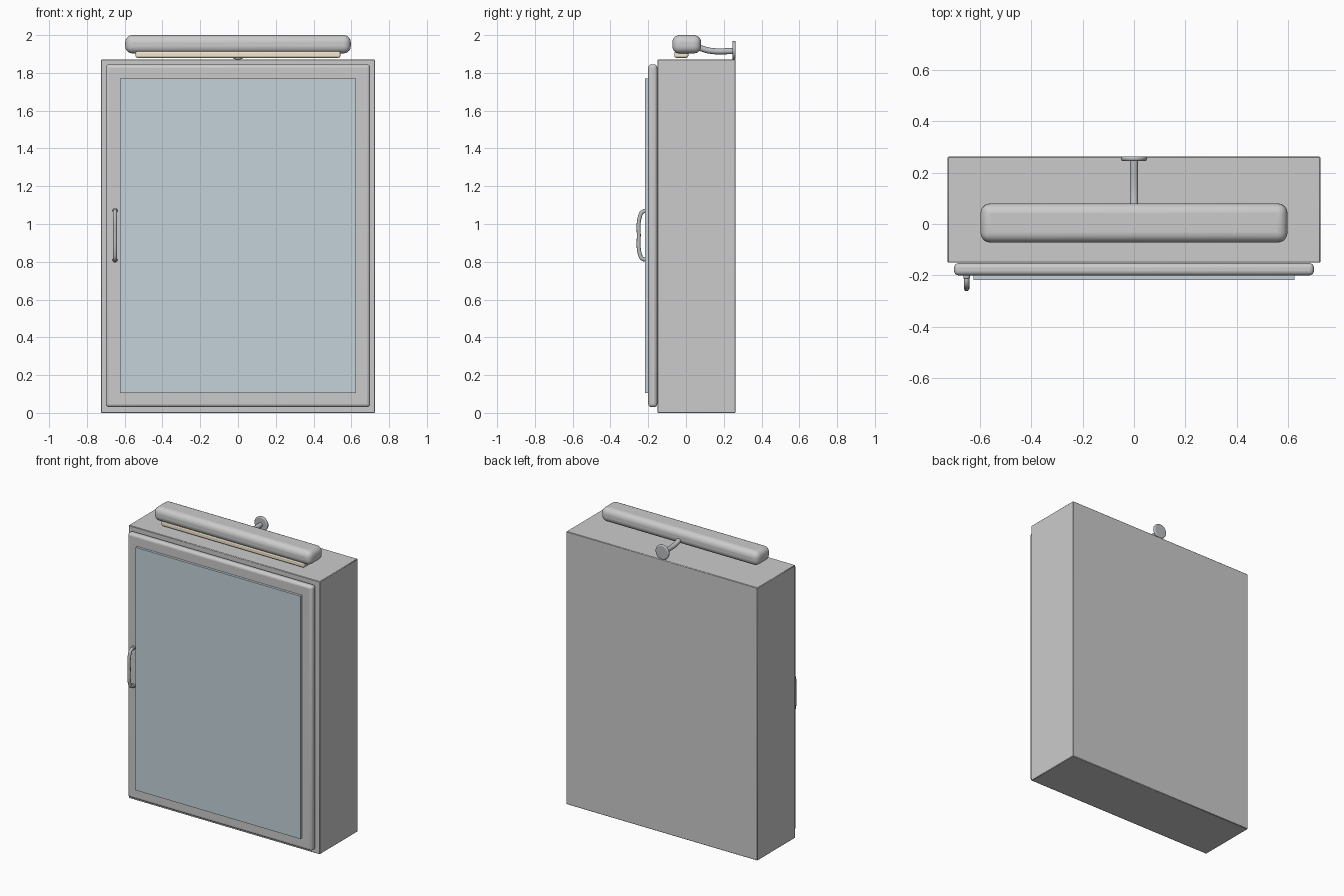
import bpy
from math import pi
from mathutils import Vector

if "Cube" in bpy.data.objects:
    bpy.data.objects.remove(bpy.data.objects["Cube"])


def smooth(ob):
    bpy.ops.object.select_all(action='DESELECT')
    ob.select_set(True)
    bpy.context.view_layer.objects.active = ob
    bpy.ops.object.shade_smooth_by_angle(angle=0.6)


def paint(ob, name, rgb):
    mat = bpy.data.materials.get(name) or bpy.data.materials.new(name)
    mat.diffuse_color = (*rgb, 1)
    mat.use_nodes = True
    mat.node_tree.nodes["Principled BSDF"].inputs["Base Color"].default_value = mat.diffuse_color
    ob.data.materials.append(mat)


def box(name, lo, hi, bevel=0, segments=4):
    lo, hi = Vector(lo), Vector(hi)
    bpy.ops.mesh.primitive_cube_add(size=1, location=(lo + hi) / 2)
    ob = bpy.context.object
    ob.name = name
    ob.scale = hi - lo
    bpy.ops.object.transform_apply(location=False, rotation=False, scale=True)
    if bevel:
        mod = ob.modifiers.new("round", 'BEVEL')
        mod.width, mod.segments = bevel, segments
        smooth(ob)
    return ob


def disc(name, center, radius, depth, bevel):
    bpy.ops.mesh.primitive_cylinder_add(vertices=32, radius=radius, depth=depth,
                                        location=center, rotation=(pi / 2, 0, 0))
    ob = bpy.context.object
    ob.name = name
    mod = ob.modifiers.new("round", 'BEVEL')
    mod.width, mod.segments = bevel, 3
    smooth(ob)
    return ob


def tube(name, points, radius):
    cu = bpy.data.curves.new(name, 'CURVE')
    cu.dimensions = '3D'
    cu.bevel_depth, cu.bevel_resolution, cu.use_fill_caps = radius, 4, True
    sp = cu.splines.new('BEZIER')
    sp.bezier_points.add(len(points) - 1)
    for bp, co in zip(sp.bezier_points, points):
        bp.co = co
        bp.handle_left_type = bp.handle_right_type = 'AUTO'
    ob = bpy.data.objects.new(name, cu)
    bpy.context.collection.objects.link(ob)
    return ob


METAL = (0.5, 0.51, 0.53)

# Cabinet body, door and mirror
box("cabinet_body", (-0.725, -0.15, 0), (0.725, 0.262, 1.87), 0.003, 1)
box("door", (-0.70, -0.20, 0.03), (0.70, -0.152, 1.845), 0.018)
mirror = box("mirror_panel", (-0.625, -0.217, 0.105), (0.625, -0.195, 1.77))
paint(mirror, "mirror_glass", (0.56, 0.65, 0.7))

# Door handle with its two feet
hx = -0.651
handle = tube("door_handle", [(hx, -0.195, 0.81), (hx, -0.232, 0.817), (hx, -0.244, 0.84),
                              (hx, -0.250, 0.94), (hx, -0.244, 1.04), (hx, -0.232, 1.063),
                              (hx, -0.195, 1.07)], 0.0105)
paint(handle, "metal", METAL)
for end, z in (("lower", 0.81), ("upper", 1.07)):
    paint(disc(end + "_handle_foot", (hx, -0.204, z), 0.013, 0.016, 0.003), "metal", METAL)

# Lamp housing and the diffuser strip beneath it
box("lamp_housing", (-0.597, -0.072, 1.903), (0.597, 0.08, 2.0), 0.038, 5)
diffuser = box("lamp_diffuser", (-0.542, -0.062, 1.88), (0.542, 0.012, 1.915), 0.01)
paint(diffuser, "warm_diffuser", (0.9, 0.8, 0.62))

# Bracket arm and wall plate
arm = tube("lamp_arm", [(0, 0.04, 1.943), (0, 0.08, 1.93), (0, 0.13, 1.917), (0, 0.25, 1.915)], 0.016)
paint(arm, "metal", METAL)
paint(disc("lamp_wall_plate", (0, 0.254, 1.92), 0.05, 0.018, 0.007), "metal", METAL)
